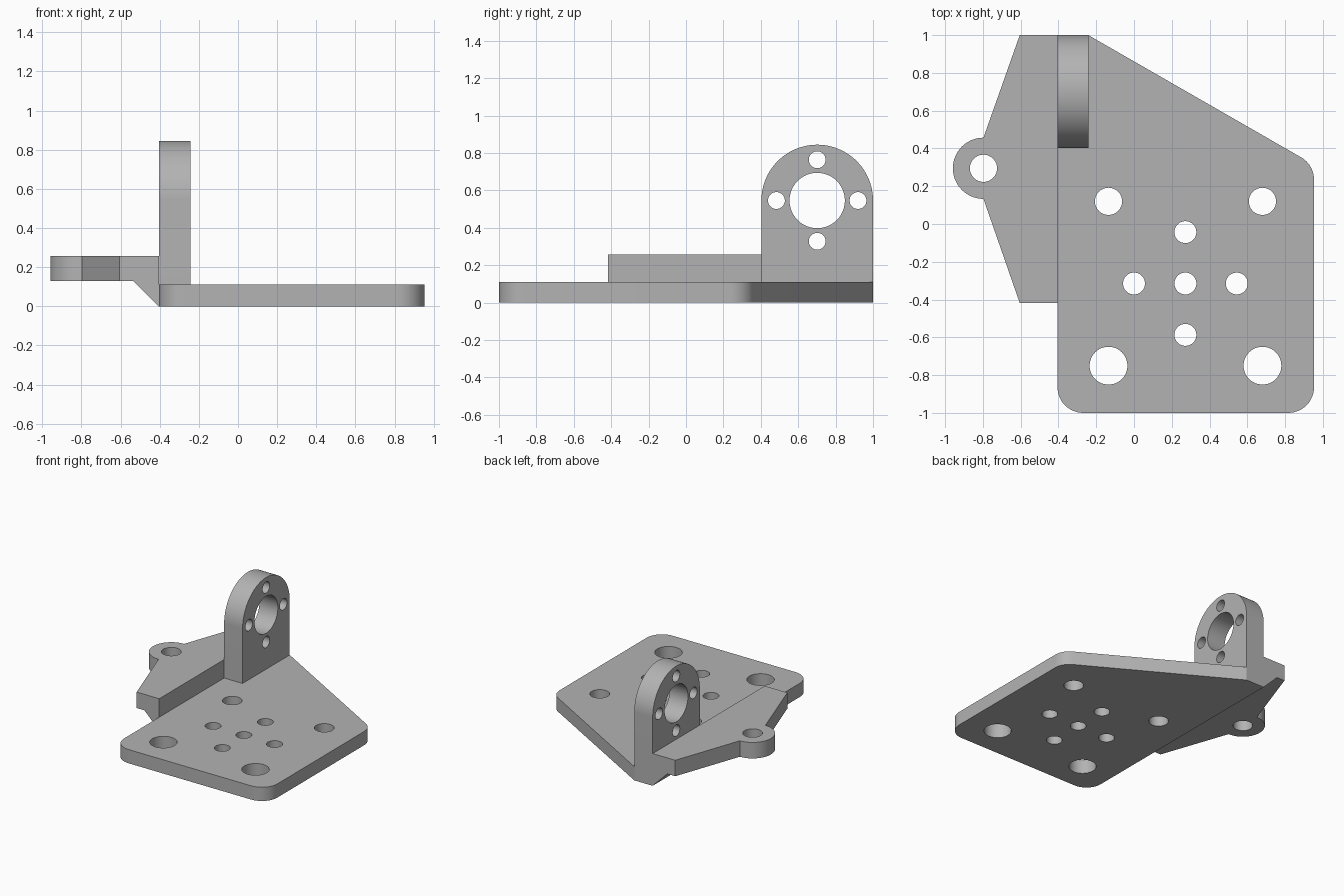
import bpy
import bmesh
from math import cos, sin, radians

cube = bpy.data.objects.get("Cube")
if cube:
    bpy.data.objects.remove(cube, do_unlink=True)

grey = bpy.data.materials.new("plain grey")
grey.use_nodes = True
COLOUR = (0.45, 0.45, 0.45, 1)
grey.diffuse_color = COLOUR
grey.node_tree.nodes["Principled BSDF"].inputs["Base Color"].default_value = COLOUR


def arc(centre, radius, start, end, steps=12):
    """Points along an arc, angles in degrees."""
    angles = [radians(start + (end - start) * i / steps) for i in range(steps + 1)]
    return [(centre[0] + radius * cos(a), centre[1] + radius * sin(a)) for a in angles]


def hole(x, y, radius):
    return arc((x, y), radius, 0, 360, 48)[:-1]


def cross_holes(x, y, spread, radius):
    """Four holes around a centre."""
    return [hole(x + dx * spread, y + dy * spread, radius)
            for dx, dy in ((1, 0), (0, 1), (-1, 0), (0, -1))]


def extrude_profile(name, outline, holes, low, high, axis="Z"):
    """Fill an outline with holes and extrude it along an axis."""
    place = {"X": lambda u, v, w: (w, u, v),
             "Y": lambda u, v, w: (u, w, v),
             "Z": lambda u, v, w: (u, v, w)}[axis]
    bm = bmesh.new()
    edges = []
    for loop in [outline] + holes:
        verts = [bm.verts.new(place(u, v, low)) for u, v in loop]
        edges += [bm.edges.new((a, b)) for a, b in zip(verts, verts[1:] + verts[:1])]
    bmesh.ops.triangle_fill(bm, edges=edges, use_beauty=True)
    grown = bmesh.ops.extrude_face_region(bm, geom=bm.faces[:], use_keep_orig=True)
    moved = [g for g in grown["geom"] if isinstance(g, bmesh.types.BMVert)]
    bmesh.ops.translate(bm, verts=moved, vec=place(0, 0, high - low))
    bmesh.ops.recalc_face_normals(bm, faces=bm.faces[:])
    mesh = bpy.data.meshes.new(name)
    bm.to_mesh(mesh)
    bm.free()
    mesh.materials.append(grey)
    obj = bpy.data.objects.new(name, mesh)
    bpy.context.collection.objects.link(obj)
    bpy.ops.object.select_all(action="DESELECT")
    obj.select_set(True)
    bpy.context.view_layer.objects.active = obj
    bpy.ops.object.shade_smooth_by_angle(angle=radians(25))
    return obj


LEFT, RIGHT = -0.405, 0.953     # plate sides
CORNER = 0.136                  # plate corner radius
PLATE_TOP, WING_LOW, WING_TOP = 0.11, 0.13, 0.258
BRACKET_RIGHT = -0.242

# Base plate with rounded corners and a slanted back edge
plate = [(LEFT, 1), (BRACKET_RIGHT, 1)]
plate += arc((RIGHT - CORNER, 0.235), CORNER, 60, 0)
plate += arc((RIGHT - CORNER, -1 + CORNER), CORNER, 0, -90)
plate += arc((LEFT + CORNER, -1 + CORNER), CORNER, -90, -180)
plate_holes = [hole(x, y, r) for x in (-0.135, 0.68) for y, r in ((0.12, 0.072), (-0.75, 0.1))]
plate_holes += [hole(0.272, -0.315, 0.058)] + cross_holes(0.272, -0.315, 0.272, 0.058)
extrude_profile("base_plate", plate, plate_holes, 0, PLATE_TOP)

# Raised side wing ending in a round lug
wing = [(LEFT, -0.418), (LEFT, 1), (-0.605, 1)]
wing += arc((-0.797, 0.295), 0.162, 90, 270, 32) + [(-0.605, -0.418)]
extrude_profile("side_wing", wing, [hole(-0.797, 0.295, 0.072)], WING_LOW, WING_TOP)

# Sloped rib joining the wing to the plate
rib = [(LEFT, 0), (LEFT, WING_LOW), (LEFT - WING_LOW, WING_LOW)]
extrude_profile("wing_rib", rib, [], -0.418, 1, "Y")

# Upright bracket with a round top and a bored face
bracket = [(0.403, PLATE_TOP), (1, PLATE_TOP)] + arc((0.7015, 0.546), 0.2985, 0, 180, 48)
bracket_holes = [hole(0.7015, 0.546, 0.148)] + cross_holes(0.7015, 0.546, 0.218, 0.045)
extrude_profile("upright_bracket", bracket, bracket_holes, LEFT, BRACKET_RIGHT, "X")
